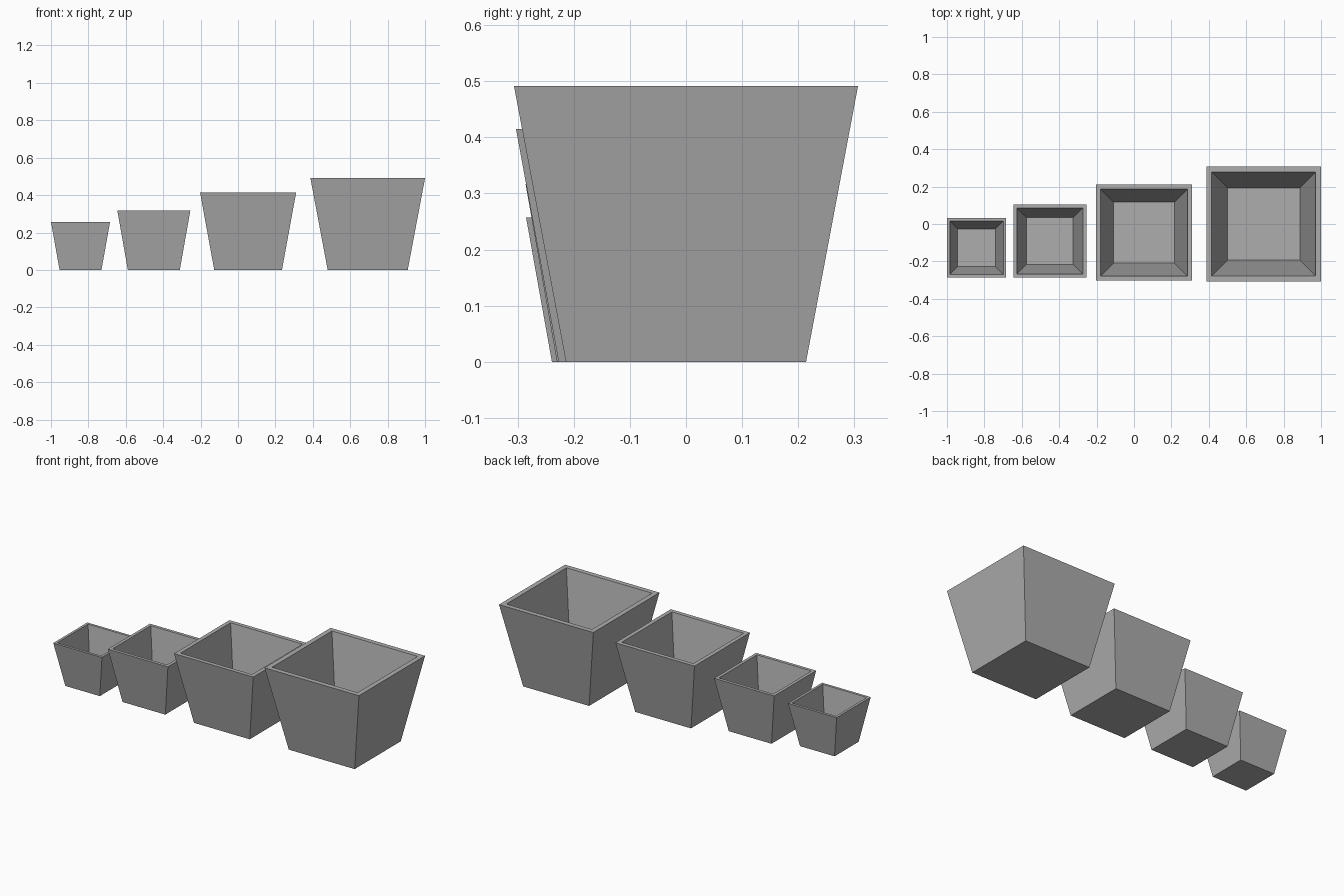
import bpy
import bmesh

cube = bpy.data.objects.get("Cube")
if cube:
    bpy.data.objects.remove(cube, do_unlink=True)

# Single concrete grey
grey = bpy.data.materials.new("concrete_grey")
grey.use_nodes = True
colour = (0.42, 0.42, 0.42, 1)
grey.diffuse_color = colour
grey.node_tree.nodes["Principled BSDF"].inputs["Base Color"].default_value = colour


def square(bm, half, z):
    """Square loop of vertices at height z."""
    return [bm.verts.new((sx * half, sy * half, z))
            for sx, sy in ((-1, -1), (1, -1), (1, 1), (-1, 1))]


def planter(name, x, y, top, base, height):
    """Tapered square pot with a flat rim and a hollow inside."""
    wall = 0.058 * height
    floor = 0.08 * height
    taper = (top - base) / height
    profile = [
        (base, 0),
        (top, height),
        (top - wall, height),
        (base + taper * floor - wall, floor),
    ]
    bm = bmesh.new()
    rings = [square(bm, half, z) for half, z in profile]
    for low, high in zip(rings, rings[1:]):
        for i in range(4):
            j = (i + 1) % 4
            bm.faces.new((low[i], low[j], high[j], high[i]))
    # Underside and inner floor
    bm.faces.new(rings[0][::-1])
    bm.faces.new(rings[-1])
    bmesh.ops.recalc_face_normals(bm, faces=bm.faces)
    mesh = bpy.data.meshes.new(name)
    bm.to_mesh(mesh)
    bm.free()
    mesh.materials.append(grey)
    obj = bpy.data.objects.new(name, mesh)
    obj.location = (x, y, 0)
    bpy.context.collection.objects.link(obj)


# Four planters in rising size
planter("planter_small", -0.842, -0.127, 0.158, 0.112, 0.257)
planter("planter_medium", -0.450, -0.091, 0.195, 0.139, 0.317)
planter("planter_large", 0.054, -0.046, 0.257, 0.181, 0.415)
planter("planter_extra_large", 0.6935, 0, 0.3065, 0.214, 0.491)
